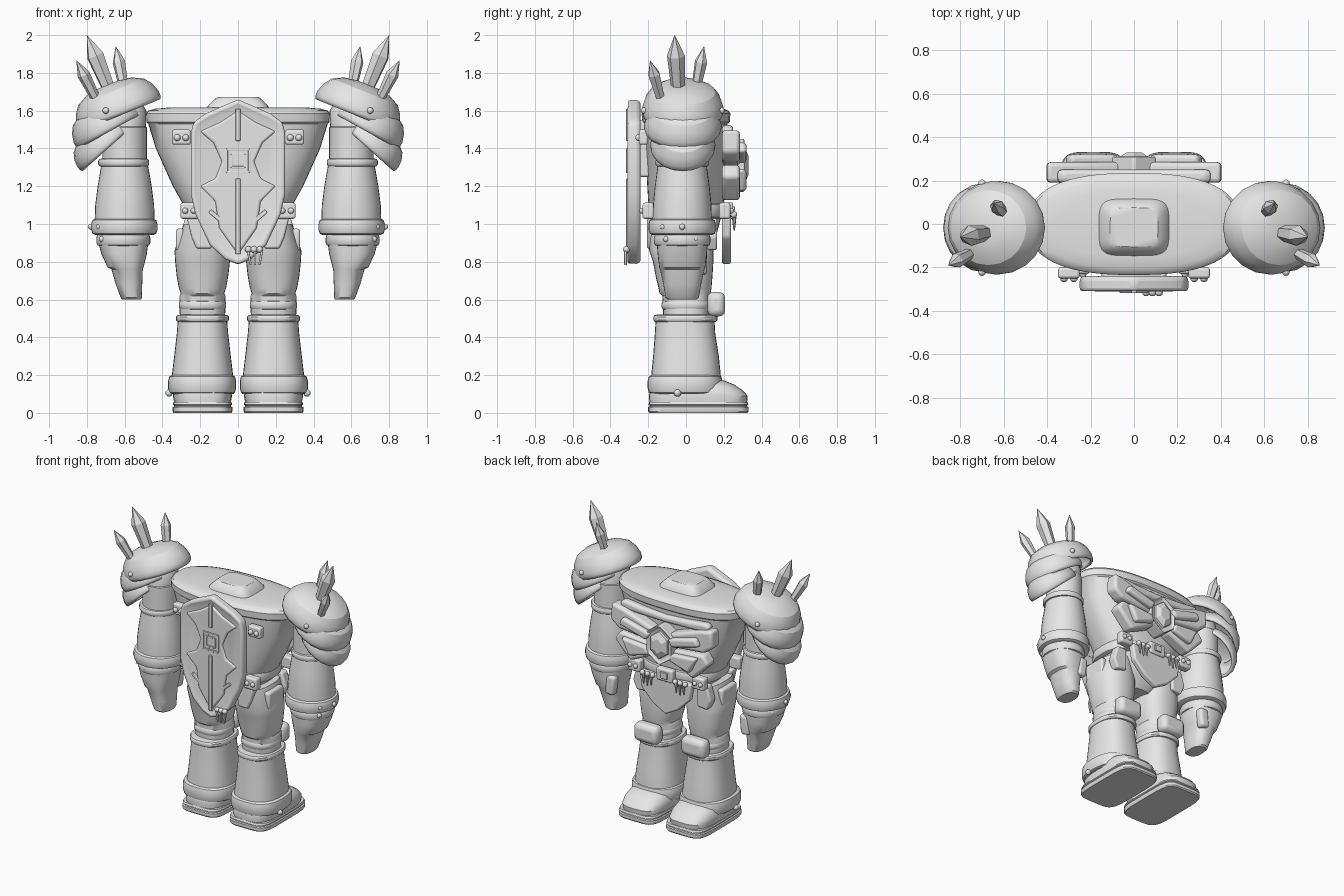
import bpy, bmesh, math
from mathutils import Matrix, Vector

if "Cube" in bpy.data.objects:
    bpy.data.objects.remove(bpy.data.objects["Cube"])

stone = bpy.data.materials.new("light_grey")
stone.diffuse_color = (0.8, 0.8, 0.8, 1)
stone.use_nodes = True
stone.node_tree.nodes["Principled BSDF"].inputs["Base Color"].default_value = stone.diffuse_color


def finish(name, bm, mirror=False, bevel=0, solid=0, angle=35):
    """Turn a bmesh into a named, shaded object, optionally mirrored across x."""
    bmesh.ops.recalc_face_normals(bm, faces=bm.faces)
    me = bpy.data.meshes.new(name)
    bm.to_mesh(me)
    bm.free()
    ob = bpy.data.objects.new(name, me)
    bpy.context.collection.objects.link(ob)
    me.materials.append(stone)
    bpy.ops.object.select_all(action='DESELECT')
    ob.select_set(True)
    bpy.context.view_layer.objects.active = ob
    bpy.ops.object.shade_smooth_by_angle(angle=math.radians(angle))
    if solid:
        ob.modifiers.new("thickness", 'SOLIDIFY').thickness = solid
    if bevel:
        m = ob.modifiers.new("bevel", 'BEVEL')
        m.width, m.segments, m.limit_method = bevel, 3, 'ANGLE'
    if mirror:
        m = ob.modifiers.new("mirror", 'MIRROR')
        m.use_axis, m.use_clip, m.use_mirror_merge = (True, False, False), False, False
    return ob


def loft(name, rings, mirror=False, n=32, e=2.0, mat=None, caps=(True, True), **kw):
    """Superelliptic rings (z, cx, cy, rx, ry) joined into a skin."""
    bm, loops = bmesh.new(), []
    for z, cx, cy, rx, ry in rings:
        loop = []
        for i in range(n):
            c, s = math.cos(math.tau * i / n), math.sin(math.tau * i / n)
            v = Vector((cx + rx * math.copysign(abs(c) ** (2 / e), c),
                        cy + ry * math.copysign(abs(s) ** (2 / e), s), z))
            loop.append(bm.verts.new(mat @ v if mat else v))
        loops.append(loop)
    for a, b in zip(loops, loops[1:]):
        for i in range(n):
            bm.faces.new((a[i], a[(i + 1) % n], b[(i + 1) % n], b[i]))
    if caps[0]:
        bm.faces.new(loops[0])
    if caps[1]:
        bm.faces.new(loops[-1])
    return finish(name, bm, mirror, **kw)


def plate(name, pts, y0, y1, mirror=False, bevel=0.012, inset=None):
    """Outline in x,z extruded from y0 to y1, with an optional inset outer face."""
    bm = bmesh.new()
    f = bm.faces.new([bm.verts.new((x, y0, z)) for x, z in pts])
    g = bmesh.ops.extrude_face_region(bm, geom=[f])["geom"]
    for v in g:
        if isinstance(v, bmesh.types.BMVert):
            v.co.y = y1
    if inset:
        front = [q for q in g if isinstance(q, bmesh.types.BMFace)]
        bmesh.ops.inset_region(bm, faces=front, thickness=inset[0])
        for v in front[0].verts:
            v.co.y += inset[1]
    return finish(name, bm, mirror, bevel)


def sym(half):
    """Complete a right-half outline by reflection."""
    return half + [(-x, z) for x, z in reversed(half) if x > 0]


def box(name, c, size, mirror=False, bevel=0.012, rot=None):
    bm = bmesh.new()
    m = Matrix.Translation(c) @ (rot or Matrix()) @ Matrix.Diagonal((*size, 1))
    bmesh.ops.create_cube(bm, size=1, matrix=m)
    return finish(name, bm, mirror, bevel)


def studs(name, centres, r, mirror=True):
    bm = bmesh.new()
    for c in centres:
        bmesh.ops.create_uvsphere(bm, u_segments=12, v_segments=8, radius=r, matrix=Matrix.Translation(c))
    return finish(name, bm, mirror)


def ring(name, z, h, cx, cy, rx, ry, mirror=True, e=2.0):
    """Rounded band around a limb or waist."""
    prof = [(-.5, -.02), (-.42, -.006), (-.2, 0), (.2, 0), (.42, -.006), (.5, -.02)]
    return loft(name, [(z + h * a, cx, cy, rx + b, ry + b) for a, b in prof], mirror, e=e)


# Torso, neck and waist
loft("torso", [(1.04, 0, 0, .26, .19), (1.12, 0, 0, .30, .2), (1.2, 0, 0, .345, .205), (1.4, 0, 0, .435, .215),
               (1.53, 0, 0, .475, .22), (1.54, 0, 0, .485, .232), (1.585, 0, 0, .487, .235),
               (1.6, 0, 0, .475, .225), (1.61, 0, 0, .44, .2), (1.618, 0, 0, .35, .15)], e=2.5, n=48)
loft("neck_block", [(1.6, 0, -.015, .165, .135), (1.625, 0, -.015, .16, .13), (1.66, 0, -.015, .125, .105),
                    (1.672, 0, -.015, .11, .09)], e=4.5)
ring("belt", 1.07, .08, 0, 0, .29, .215, False, 2.6)
loft("pelvis", [(.82, 0, -.01, .1, .1), (.9, 0, -.01, .2, .16), (1.05, 0, 0, .265, .19)], e=2.6)
for y, side in ((-.2, "back"), (.205, "front")):
    box(side + "_belt_plate", (.255, y, 1.07), (.1, .06, .085), True)
    k = math.copysign(.032, y)
    studs(side + "_belt_studs", [(.235, y + k, 1.07), (.28, y + k, 1.07)], .016)

# Shield with raised star relief
shield = sym([(0, 1.66), (.17, 1.585), (.235, 1.54), (.25, 1.48), (.25, 1.16), (.225, 1.05), (.15, .89), (.07, .815), (0, .785)])
plate("shield", shield, -.24, -.316, bevel=.022, inset=(.05, .018))
plate("shield_relief", sym([(0, 1.6), (.09, 1.54), (.2, 1.49), (.13, 1.43), (.085, 1.33), (.12, 1.24), (.2, 1.2), (.12, 1.12),
                            (.1, .98), (.03, .88), (0, .84)]), -.26, -.31, bevel=.012)
for z, h in ((1.525, .17), (1.04, .4)):
    box("shield_spine", (0, -.308, z), (.025, .02, h), bevel=.004)
for w in (.12, .07):
    for s in (-1, 1):
        box("emblem_side", (s * w / 2, -.31, 1.335), (.012, .014, w), bevel=.002)
        box("emblem_bar", (0, -.31, 1.335 + s * w / 2), (w, .014, .012), bevel=.002)
box("shield_strap", (.115, -.3, 1.04), (.09, .02, .022), True, .004, Matrix.Rotation(-.7, 4, 'Y'))
box("shield_hanger", (0, -.22, 1.4), (.3, .06, .3))
box("shoulder_bolt_plate", (.3, -.225, 1.46), (.1, .05, .08), True)
studs("shoulder_bolts", [(.277, -.25, 1.457), (.322, -.25, 1.457)], .018)
# Tassel hanging on the shield tip
studs("tassel_knot", [(x, -.315, .865) for x in (.055, .085, .115)], .018, False)
for x in (.06, .09, .12):
    box("tassel_strand", (x, -.32, .82), (.012, .014, .075), bevel=.003, rot=Matrix.Rotation((x - .09) * 6, 4, 'Y'))

# Chest armour: collar, wing plates, hexagonal gem
plate("chest_collar", sym([(.0, 1.5), (.2, 1.51), (.33, 1.525), (.36, 1.5), (.33, 1.46), (.2, 1.455), (0, 1.45)]), .19, .25, bevel=.02)
plate("upper_wing_plate", [(.06, 1.4), (.3, 1.48), (.4, 1.5), (.405, 1.38), (.34, 1.33), (.09, 1.305)], .19, .285, True, .02)
plate("lower_wing_plate", [(.09, 1.29), (.33, 1.315), (.375, 1.25), (.25, 1.12), (.06, 1.21)], .19, .285, True, .02)
plate("upper_wing_ridge", [(.07, 1.375), (.29, 1.435), (.32, 1.38), (.1, 1.32)], .27, .32, True, .018)
plate("lower_wing_ridge", [(.1, 1.275), (.3, 1.29), (.24, 1.17), (.08, 1.22)], .27, .32, True, .018)
hexagon = [(0, 1), (.85, .5), (.85, -.5), (0, -1), (-.85, -.5), (-.85, .5)]
plate("gem_setting", [(.12 * x, 1.31 + .145 * z) for x, z in hexagon], .2, .315, bevel=.012, inset=(.025, -.02))
to_y = (Matrix.Translation((0, .285, 1.31)) @ Matrix.Rotation(-math.pi / 2, 4, 'X')
        @ Matrix.Diagonal((1, 1.3, 1, 1)) @ Matrix.Rotation(math.pi / 6, 4, 'Z'))
loft("chest_gem", [(0, 0, 0, .08, .08), (.025, 0, 0, .075, .075), (.045, 0, 0, .04, .04)], n=6, mat=to_y, angle=10)

# Loincloth, buckle and fangs
plate("loincloth", sym([(0, 1.05), (.21, 1.05), (.19, .93), (.1, .84), (0, .785)]), .19, .238)
box("buckle", (0, .225, 1.07), (.13, .05, .09))
box("buckle_stud", (0, .252, 1.07), (.055, .015, .045), bevel=.004)
bm = bmesh.new()
for x, z in ((.1, 1.01), (.13, 1.0), (.16, 1.01)):
    bmesh.ops.create_cone(bm, segments=8, radius1=.004, radius2=.012, depth=.07, matrix=Matrix.Translation((x, .255, z)))
finish("belt_fangs", bm, True)
studs("fang_beads", [(x, .253, 1.05) for x in (.09, .13, .17)], .018)

# Legs, right side mirrored
lx = .188
loft("thigh", [(.5, lx, 0, .12, .12), (.62, lx, 0, .122, .125), (.632, lx, -.005, .115, .135), (.66, lx, -.005, .125, .14),
               (.72, lx, -.01, .136, .15), (.8, lx, -.015, .145, .16), (.86, lx, -.025, .148, .17),
               (1.0, lx, -.03, .1, .17)], True, e=2.4)
ring("knee_band", .57, .05, lx, 0, .125, .13, e=2.4)
box("hip_side_plate", (.307, -.03, .915), (.045, .17, .12), True, .015)
plate("hip_rear_plate", [(.13, 1.03), (.27, 1.03), (.245, .93), (.22, .87), (.14, .87)], -.14, -.207, True)
plate("hip_front_plate", [(.2, 1.03), (.28, 1.03), (.31, .93), (.28, .86), (.2, .87)], .1, .165, True)
box("knee_pad", (lx, .16, .575), (.19, .095, .13), True, .035)
loft("boot_shaft", [(.1, lx, 0, .168, .19), (.2, lx, 0, .162, .184), (.3, lx, 0, .15, .174), (.42, lx, -.005, .136, .16),
                    (.5, lx, -.005, .13, .155)], True, e=2.4)
ring("boot_top_rim", .5, .04, lx, -.003, .14, .17, e=2.4)
ring("boot_cuff", .15, .1, .19, -.005, .18, .198, e=2.6)
loft("foot", [(.05, lx, .065, .15, .258), (.09, lx, .065, .156, .262), (.12, lx, .055, .152, .245), (.15, lx, .04, .138, .215),
              (.17, lx, .02, .115, .185), (.18, lx, .01, .09, .15)], True, e=3.2)
loft("sole", [(0, lx, .066, .153, .26), (.008, lx, .066, .158, .266), (.03, lx, .066, .158, .266), (.034, lx, .066, .15, .258),
              (.04, lx, .066, .15, .258), (.044, lx, .066, .157, .265), (.058, lx, .066, .153, .26)], True, e=5, n=40)
studs("boot_studs", [(.365, -.045, .105)], .019)

# Arms, right side mirrored
ay = -.02
loft("upper_arm", [(1.3, .6, ay, .118, .125), (1.51, .6, ay, .118, .125), (1.515, .6, ay, .112, .12),
                   (1.6, .59, ay, .105, .11), (1.64, .58, ay, .07, .08)], True)
ring("elbow_ring", 1.325, .045, .605, ay, .135, .142)
loft("forearm", [(.98, .6, ay, .16, .157), (1.1, .6, ay, .156, .155), (1.2, .6, ay, .143, .145), (1.31, .6, ay, .124, .13)], True)
ring("wrist_cuff", .985, .085, .602, ay, .175, .178)
ring("wrist_ring", .915, .065, .607, ay, .143, .15)
loft("hand", [(.6, .562, ay, .05, .075), (.61, .565, ay, .056, .088), (.68, .577, ay, .07, .1), (.76, .587, ay, .083, .118),
              (.77, .595, ay, .095, .122), (.84, .603, ay, .12, .13), (.9, .607, ay, .132, .135)], True, e=2.5)
box("thumb", (.535, .08, .8), (.07, .06, .14), True, .02, Matrix.Rotation(-.1, 4, 'Y'))
studs("wrist_studs", [(.735, -.12, .985), (.735, .065, .985), (.778, -.02, .985), (.72, -.105, .92), (.72, .05, .92)], .016)

# Layered shoulder armour, each dome tilted further outward
layers = [("top", .625, 1.585, 22, .235, .216, .165), ("middle", .68, 1.5, 29, .2, .205, .15),
          ("lower", .695, 1.405, 42, .185, .172, .13)]
for part, x, z, tilt, rx, ry, h in layers:
    m = Matrix.Translation((x, -.017, z)) @ Matrix.Rotation(math.radians(tilt), 4, 'Y')
    prof = [(.97, -.06), (1.0, .05), (1.0, .2), (.93, .5), (.8, .75), (.55, .93), (.25, 1.0)]
    loft(part + "_pauldron", [(h * b, 0, 0, rx * a, ry * a) for a, b in prof], True, n=20, mat=m,
         caps=(False, True), solid=.018, angle=25)
studs("pauldron_studs", [(.7, -.222, 1.6), (.7, .188, 1.6)], .017)

# Hexagonal crystals growing from the shoulders
crystals = [((.67, -.04, 1.68), (.8, -.06, 2.0), .048), ((.745, -.13, 1.65), (.855, -.19, 1.865), .034),
            ((.6, .05, 1.7), (.647, .095, 1.94), .034)]
for a, b, r in crystals:
    a, d = Vector(a), Vector(b) - Vector(a)
    L = d.length
    m = Matrix.Translation(a) @ d.to_track_quat('Z', 'Y').to_matrix().to_4x4()
    loft("shoulder_crystal", [(0, 0, 0, r * .7, r * .7), (L * .66, 0, 0, r, r), (L, 0, 0, .001, .001)],
         True, n=6, mat=m, angle=10)
